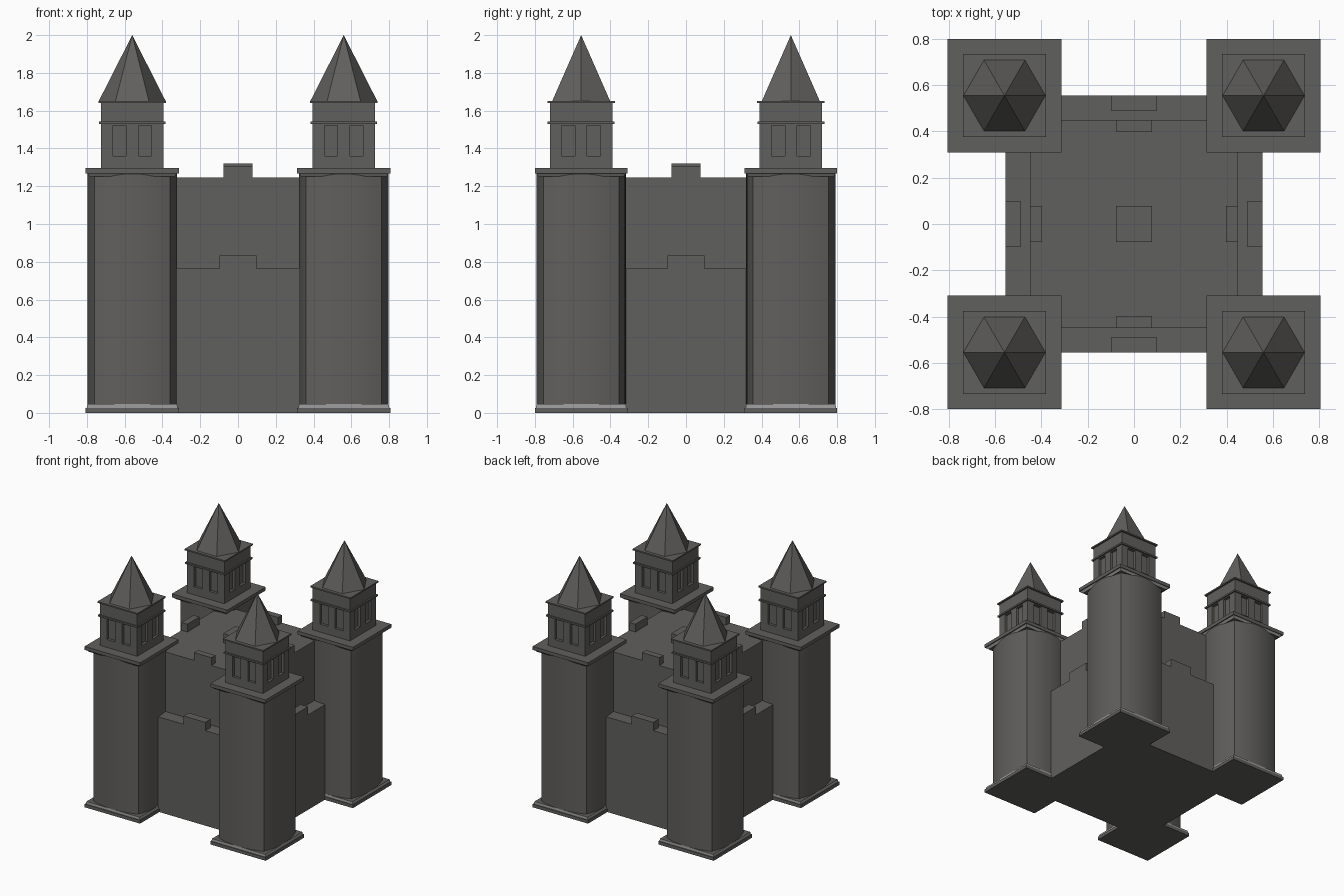
import bpy, bmesh, math

if "Cube" in bpy.data.objects:
    bpy.data.objects.remove(bpy.data.objects["Cube"])

def material(name, r, g, b):
    m = bpy.data.materials.new(name)
    m.diffuse_color = (r, g, b, 1)
    m.use_nodes = True
    m.node_tree.nodes["Principled BSDF"].inputs["Base Color"].default_value = m.diffuse_color
    return m

STONE = material("dark grey stone", 0.118, 0.115, 0.110)
TRIM = material("light grey trim", 0.32, 0.32, 0.32)

def finish(name, bm, mats, smooth=False):
    bmesh.ops.recalc_face_normals(bm, faces=bm.faces)
    me = bpy.data.meshes.new(name)
    bm.to_mesh(me)
    bm.free()
    for m in mats:
        me.materials.append(m)
    if smooth:
        for p in me.polygons:
            p.use_smooth = True
        me.set_sharp_from_angle(angle=math.radians(30))
    ob = bpy.data.objects.new(name, me)
    bpy.context.collection.objects.link(ob)
    return ob

def add_loft(bm, rings, side_mat=0):
    """Skin a stack of closed rings and cap both ends."""
    vs = [[bm.verts.new(p) for p in r] for r in rings]
    n = len(rings[0])
    for a, b in zip(vs, vs[1:]):
        for i in range(n):
            f = bm.faces.new((a[i], a[(i + 1) % n], b[(i + 1) % n], b[i]))
            f.material_index = side_mat
    bm.faces.new(vs[0][::-1])
    bm.faces.new(vs[-1])

def rect(cx, cy, hx, hy, z):
    return [(cx + sx * hx, cy + sy * hy, z)
            for sx, sy in ((-1, -1), (1, -1), (1, 1), (-1, 1))]

def add_box(bm, cx, cy, hx, hy, z0, z1):
    add_loft(bm, [rect(cx, cy, hx, hy, z0), rect(cx, cy, hx, hy, z1)])

def cushion(cx, cy, corner, bulge, z, n=10):
    """Square ring whose four sides bow outwards as arcs."""
    r = (corner ** 2 + bulge ** 2) / (2 * bulge)
    half = math.asin(corner / r)
    pts = []
    for k in range(4):
        c, s = math.cos(k * math.pi / 2), math.sin(k * math.pi / 2)
        for i in range(n):
            t = -half + 2 * half * i / n
            u, v = corner + bulge - r + r * math.cos(t), r * math.sin(t)
            pts.append((cx + u * c - v * s, cy + u * s + v * c, z))
    return pts

def tower(label, cx, cy):
    # bowed shaft
    bm = bmesh.new()
    add_loft(bm, [cushion(cx, cy, 0.2, 0.037, z) for z in (0.02, 1.28)])
    finish(label + "_shaft", bm, [STONE], True)

    # square foot and cornice plates
    bm = bmesh.new()
    add_box(bm, cx, cy, 0.247, 0.245, 0, 0.026)
    add_box(bm, cx, cy, 0.247, 0.245, 1.268, 1.296)
    finish(label + "_plates", bm, [STONE])

    # light mouldings beside the plates, dark on their flat faces
    bm = bmesh.new()
    add_loft(bm, [rect(cx, cy, 0.241, 0.239, 0.026),
                  rect(cx, cy, 0.237, 0.237, 0.046)], 1)
    add_loft(bm, [rect(cx, cy, 0.225, 0.225, 1.252),
                  rect(cx, cy, 0.239, 0.239, 1.268)], 1)
    finish(label + "_mouldings", bm, [STONE, TRIM])

    # turret with two recessed windows on each side
    bm = bmesh.new()
    add_box(bm, cx, cy, 0.145, 0.145, 1.35, 1.53)
    add_box(bm, cx, cy, 0.166, 0.166, 1.296, 1.36)
    add_box(bm, cx, cy, 0.166, 0.166, 1.522, 1.64)
    for sx in (-1, 1):
        for sy in (-1, 1):
            add_box(bm, cx + sx * 0.1345, cy + sy * 0.1345, 0.0315, 0.0315, 1.36, 1.522)
    add_box(bm, cx, cy, 0.032, 0.166, 1.36, 1.522)
    add_box(bm, cx, cy, 0.166, 0.032, 1.36, 1.522)
    finish(label + "_turret", bm, [STONE])

    # band and eaves
    bm = bmesh.new()
    add_box(bm, cx, cy, 0.177, 0.177, 1.53, 1.543)
    add_box(bm, cx, cy, 0.179, 0.179, 1.64, 1.651)
    finish(label + "_bands", bm, [STONE])

    # six-sided spire
    bm = bmesh.new()
    ring = [bm.verts.new((cx + 0.177 * math.cos(i * math.pi / 3),
                          cy + 0.177 * math.sin(i * math.pi / 3), 1.651)) for i in range(6)]
    tip = bm.verts.new((cx, cy, 2.0))
    bm.faces.new(ring[::-1])
    for i in range(6):
        bm.faces.new((ring[i], ring[(i + 1) % 6], tip))
    finish(label + "_spire", bm, [STONE])

for sx, side in ((-1, "left"), (1, "right")):
    for sy, end in ((-1, "front"), (1, "back")):
        tower(f"{end}_{side}_tower", sx * 0.56, sy * 0.555)

# outer wall and taller keep
bm = bmesh.new()
add_box(bm, 0, 0, 0.555, 0.555, 0, 0.765)
finish("outer_wall", bm, [STONE])
bm = bmesh.new()
add_box(bm, 0, 0, 0.45, 0.45, 0.765, 1.245)
finish("keep", bm, [STONE])

# one merlon per side on each level, and a centre block on the roof
bm = bmesh.new()
for s in (-1, 1):
    add_box(bm, 0, s * 0.522, 0.097, 0.033, 0.765, 0.832)
    add_box(bm, s * 0.522, 0, 0.033, 0.097, 0.765, 0.832)
    add_box(bm, 0, s * 0.424, 0.077, 0.026, 1.245, 1.308)
    add_box(bm, s * 0.424, 0, 0.026, 0.077, 1.245, 1.308)
add_box(bm, 0, 0, 0.077, 0.077, 1.245, 1.32)
finish("merlons", bm, [STONE])
